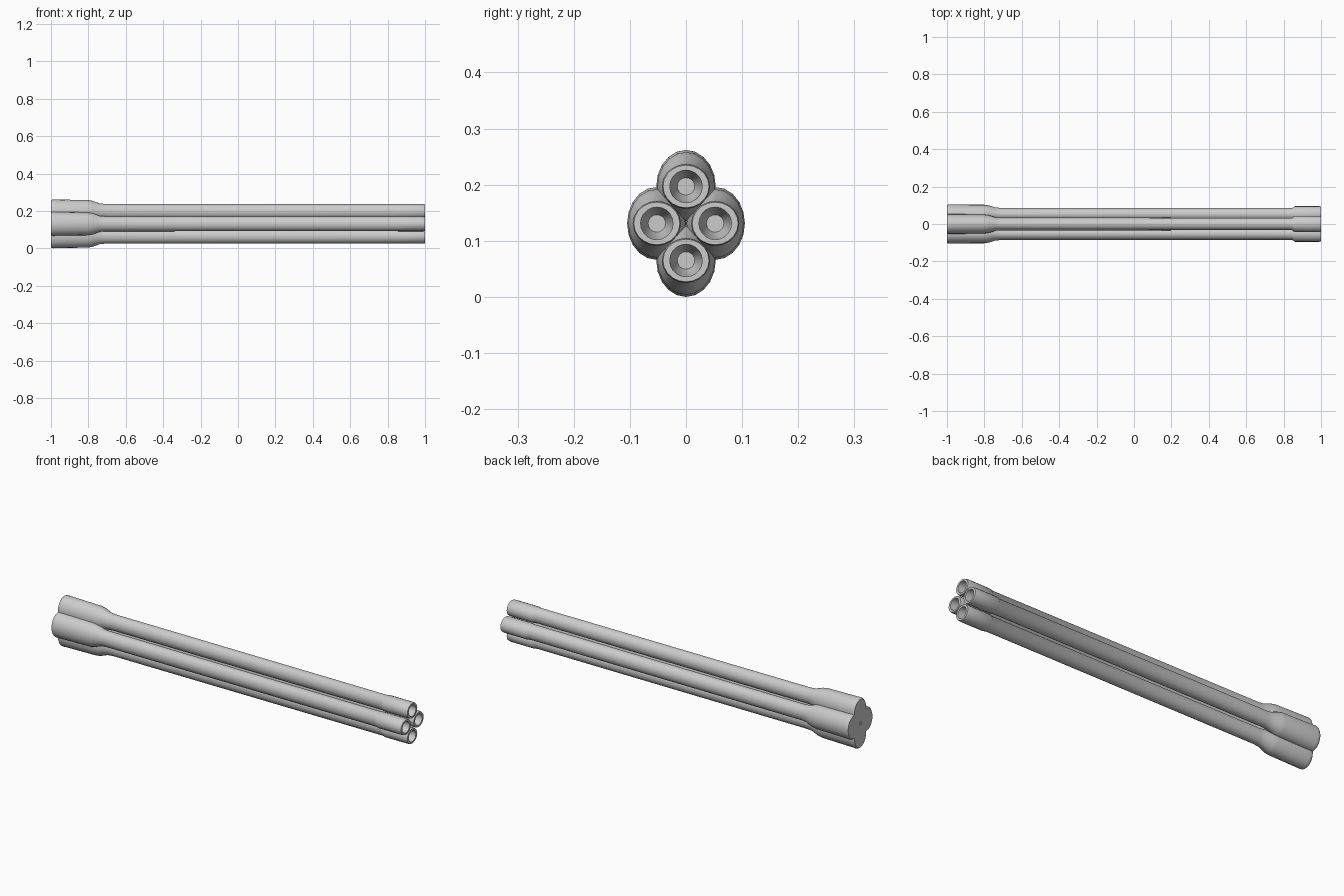
import bpy, bmesh, math

cube = bpy.data.objects.get("Cube")
if cube:
    bpy.data.objects.remove(cube, do_unlink=True)

SIDES = 20
MID_Z = 0.131

metal = bpy.data.materials.new("light_grey_metal")
metal.use_nodes = True
GREY = (0.6, 0.6, 0.6, 1)
metal.diffuse_color = GREY
metal.node_tree.nodes["Principled BSDF"].inputs["Base Color"].default_value = GREY


def tube(name, profile, y, z):
    """Skin elliptical rings (x, y radius, z radius) along x and cap both ends."""
    bm = bmesh.new()
    rings = []
    for x, ry, rz in profile:
        angles = [2 * math.pi * i / SIDES for i in range(SIDES)]
        rings.append([bm.verts.new((x, y + ry * math.cos(a), z + rz * math.sin(a)))
                      for a in angles])
    for a, b in zip(rings, rings[1:]):
        for i in range(SIDES):
            j = (i + 1) % SIDES
            bm.faces.new((a[i], a[j], b[j], b[i]))
    bm.faces.new(rings[0])
    bm.faces.new(rings[-1])
    bmesh.ops.recalc_face_normals(bm, faces=bm.faces)
    mesh = bpy.data.meshes.new(name)
    bm.to_mesh(mesh)
    bm.free()
    mesh.materials.append(metal)
    obj = bpy.data.objects.new(name, mesh)
    bpy.context.collection.objects.link(obj)
    bpy.ops.object.select_all(action="DESELECT")
    obj.select_set(True)
    bpy.context.view_layer.objects.active = obj
    bpy.ops.object.shade_smooth_by_angle(angle=math.radians(35))


# Swollen breech with rounded rear edge, narrowing into the shaft
breech = [(-1, 0.048, 0.058), (-0.995, 0.052, 0.063), (-0.985, 0.053, 0.065),
          (-0.98, 0.053, 0.064), (-0.8, 0.051, 0.061), (-0.775, 0.047, 0.056),
          (-0.74, 0.036, 0.043), (-0.71, 0.034, 0.040)]
shaft = [(0.845, 0.033, 0.039)]
# Muzzle collar, open at the front with a tapering bore
muzzle = [(0.86, 0.043, 0.040), (0.99, 0.043, 0.040), (1, 0.041, 0.038),
          (1, 0.029, 0.029), (0.94, 0.028, 0.028), (0.90, 0.0155, 0.0155)]

barrels = {"upper": (0, 0.066), "lower": (0, -0.066),
           "front": (-0.052, 0), "back": (0.052, 0)}
for side, (y, dz) in barrels.items():
    tube(side + "_barrel", breech + shaft + muzzle, y, MID_Z + dz)
